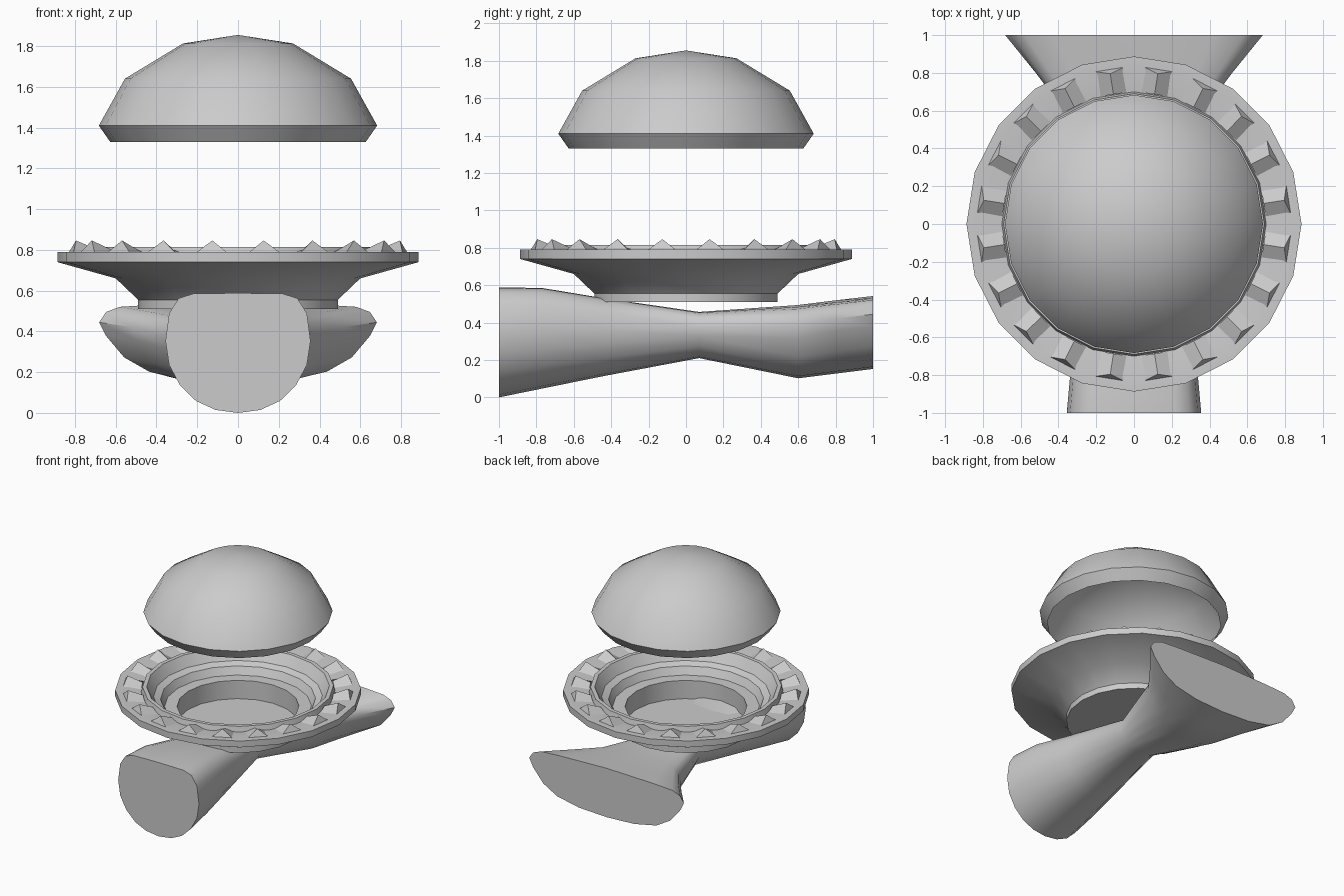
import bpy, bmesh, math
from math import sin, cos, radians

if "Cube" in bpy.data.objects:
    bpy.data.objects.remove(bpy.data.objects["Cube"])

SIDES = 20


def finish(name, bm, angle):
    bmesh.ops.remove_doubles(bm, verts=bm.verts, dist=0.0005)
    bmesh.ops.recalc_face_normals(bm, faces=bm.faces)
    me = bpy.data.meshes.new(name)
    bm.to_mesh(me)
    bm.free()
    ob = bpy.data.objects.new(name, me)
    bpy.context.collection.objects.link(ob)
    bpy.ops.object.select_all(action='DESELECT')
    ob.select_set(True)
    bpy.context.view_layer.objects.active = ob
    bpy.ops.object.shade_smooth_by_angle(angle=radians(angle))
    return ob


def lathe(name, profile, angle):
    bm = bmesh.new()
    vs = [bm.verts.new((r, 0, z)) for r, z in profile]
    edges = [bm.edges.new(p) for p in zip(vs, vs[1:])]
    bmesh.ops.spin(bm, geom=vs + edges, cent=(0, 0, 0), axis=(0, 0, 1),
                   angle=2 * math.pi, steps=SIDES, use_duplicate=False)
    bmesh.ops.remove_doubles(bm, verts=bm.verts, dist=0.0005)
    bmesh.ops.dissolve_degenerate(bm, edges=bm.edges, dist=0.0005)
    return finish(name, bm, angle)


# floating domed stone, open underneath
lathe("dome_stone", [(0, 1.855), (0.27, 1.813), (0.555, 1.64),
                     (0.683, 1.41), (0.627, 1.33)], 30)

# dished setting with stepped recess
lathe("setting", [(0, 0.51), (0.49, 0.51), (0.49, 0.555), (0.60, 0.66),
                  (0.887, 0.74), (0.887, 0.79), (0.84, 0.79), (0.70, 0.775),
                  (0.69, 0.815), (0.66, 0.815), (0.61, 0.735), (0.56, 0.715),
                  (0.53, 0.656), (0.44, 0.656), (0.44, 0.51)], 30)

# ring of pointed teeth round the rim
bm = bmesh.new()
for i in range(SIDES):
    a = 2 * math.pi * (i + 0.5) / SIDES

    def point(r, t, z):
        return bm.verts.new((r * cos(a) - t * sin(a), r * sin(a) + t * cos(a), z))
    ol, orr = point(0.83, -0.08, 0.785), point(0.83, 0.08, 0.785)
    il, ir = point(0.695, -0.07, 0.775), point(0.695, 0.07, 0.775)
    tip, tail = point(0.805, 0, 0.846), point(0.695, 0, 0.80)
    for f in ((ol, orr, tip), (ol, tip, tail, il), (orr, ir, tail, tip),
              (il, tail, ir), (ol, il, ir, orr)):
        bm.faces.new(f)
finish("rim_teeth", bm, 20)

# waisted band: half sections as (width, height) fractions, front and back
FRONT = [(0, 1), (0.62, 0.995), (0.82, 0.955), (0.95, 0.83), (1, 0.6),
         (0.95, 0.40), (0.80, 0.23), (0.58, 0.10), (0.31, 0.025), (0, 0)]
BACK = [(0, 1), (0.62, 0.97), (0.85, 0.945), (0.95, 0.88), (1, 0.75),
        (0.95, 0.58), (0.82, 0.31), (0.64, 0.13), (0.36, 0.03), (0, 0)]
# stations: y, half width, bottom, top
STATIONS = [(-1, 0.356, 0.003, 0.591), (-0.77, 0.335, 0.05, 0.588),
            (-0.45, 0.275, 0.115, 0.535), (0.07, 0.18, 0.213, 0.46),
            (0.6, 0.37, 0.105, 0.497), (0.8, 0.52, 0.13, 0.522),
            (1, 0.682, 0.155, 0.545)]
bm = bmesh.new()
rings = []
for y, w, lo, hi in STATIONS:
    t = min(1, max(0, (y + 0.45) / 1.25))
    half = [(p[0] + (q[0] - p[0]) * t, p[1] + (q[1] - p[1]) * t)
            for p, q in zip(FRONT, BACK)]
    loop = half + [(-u, v) for u, v in half[-2:0:-1]]
    rings.append([bm.verts.new((u * w, y, lo + v * (hi - lo))) for u, v in loop])
for a, b in zip(rings, rings[1:]):
    n = len(a)
    for i in range(n):
        j = (i + 1) % n
        bm.faces.new((a[i], a[j], b[j], b[i]))
bm.faces.new(rings[0])
bm.faces.new(rings[-1])
finish("band", bm, 40)

# the model rests on z = 0
bpy.data.objects["band"].location.z = -0.003
